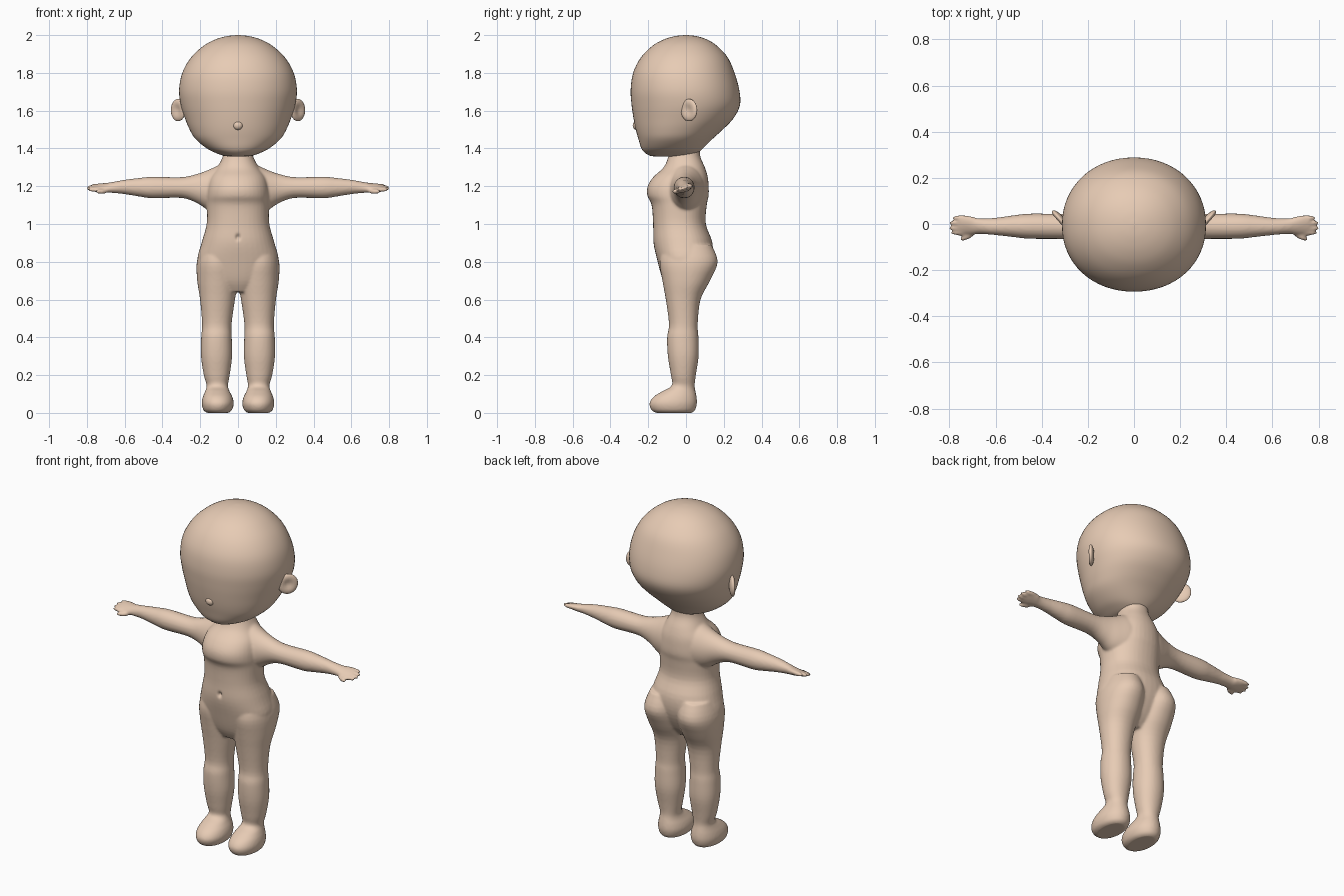
import bpy, bmesh, math
from mathutils import Vector, Matrix

if "Cube" in bpy.data.objects:
    bpy.data.objects.remove(bpy.data.objects["Cube"])

skin = bpy.data.materials.new("skin")
skin.diffuse_color = (0.80, 0.60, 0.46, 1)
skin.use_nodes = True
skin.node_tree.nodes["Principled BSDF"].inputs["Base Color"].default_value = skin.diffuse_color


def resample(keys, n):
    """Catmull-Rom interpolation of section rows."""
    rows = []
    for i in range(len(keys) - 1):
        p = [Vector(keys[min(max(j, 0), len(keys) - 1)]) for j in range(i - 1, i + 3)]
        for s in range(n):
            t = s / n
            rows.append(0.5 * (2 * p[1] + (p[2] - p[0]) * t
                               + (2 * p[0] - 5 * p[1] + 4 * p[2] - p[3]) * t * t
                               + (3 * p[1] - p[0] - 3 * p[2] + p[3]) * t ** 3))
    return rows + [Vector(keys[-1])]


def loft(bm, keys, place, n=4, seg=40, e=2.0):
    """Skin sections (t, a_min, a_max, b_min, b_max); place maps (t, a, b) to xyz."""
    rings = []
    for t, a0, a1, b0, b1 in resample(keys, n):
        ring = []
        for k in range(seg):
            c, s = math.cos(2 * math.pi * k / seg), math.sin(2 * math.pi * k / seg)
            u = math.copysign(abs(c) ** (2 / e), c)
            v = math.copysign(abs(s) ** (2 / e), s)
            ring.append(bm.verts.new(place(t, (a0 + a1) / 2 + u * (a1 - a0) / 2,
                                           (b0 + b1) / 2 + v * (b1 - b0) / 2)))
        rings.append(ring)
    for r, q in zip(rings, rings[1:]):
        for k in range(seg):
            bm.faces.new((r[k], r[(k + 1) % seg], q[(k + 1) % seg], q[k]))
    bm.faces.new(rings[0])
    bm.faces.new(rings[-1])


def ellipsoid(bm, loc, size, rot=Matrix()):
    m = Matrix.Translation(loc) @ rot @ Matrix.Diagonal((*size, 1))
    bmesh.ops.create_uvsphere(bm, u_segments=24, v_segments=16, radius=1, matrix=m)


def finish(bm, name):
    bmesh.ops.recalc_face_normals(bm, faces=bm.faces)
    me = bpy.data.meshes.new(name)
    bm.to_mesh(me)
    bm.free()
    for p in me.polygons:
        p.use_smooth = True
    me.materials.append(skin)
    ob = bpy.data.objects.new(name, me)
    bpy.context.collection.objects.link(ob)
    return ob


# Torso and neck: z, x range, y range
torso = [(z, -w, w, f, b) for z, w, f, b in [
    (0.64, .09, -.09, .04), (0.70, .17, -.122, .09), (0.80, .215, -.15, .135),
    (0.90, .193, -.172, .14), (1.00, .166, -.174, .105), (1.10, .165, -.182, .11),
    (1.15, .165, -.205, .12), (1.20, .16, -.203, .12), (1.25, .145, -.172, .115),
    (1.30, .11, -.118, .10), (1.36, .08, -.093, .075), (1.42, .075, -.085, .075)]]
# Leg and foot: z, x range, y range
leg = [(0, .05, .165, -.160, .03), (.015, .032, .183, -.183, .048),
       (.05, .022, .192, -.194, .058), (.085, .03, .186, -.172, .056),
       (.115, .045, .174, -.125, .05), (.145, .053, .166, -.075, .046),
       (.20, .044, .181, -.08, .052), (.30, .031, .196, -.096, .067),
       (.40, .033, .195, -.10, .066), (.47, .034, .190, -.09, .062),
       (.60, .016, .201, -.107, .077), (.70, .0, .216, -.125, .127),
       (.80, .002, .218, -.14, .168), (.89, .015, .19, -.12, .135)]
# Arm: x, y range, z range
arm = [(.05, -.10, .10, 1.06, 1.325), (.10, -.10, .095, 1.055, 1.312),
       (.16, -.085, .075, 1.075, 1.285), (.22, -.07, .056, 1.112, 1.264),
       (.30, -.065, .045, 1.138, 1.248), (.45, -.064, .045, 1.136, 1.25),
       (.52, -.057, .038, 1.145, 1.244), (.60, -.048, .027, 1.158, 1.234),
       (.67, -.043, .024, 1.166, 1.222), (.70, -.047, .032, 1.168, 1.216),
       (.735, -.049, .038, 1.172, 1.211), (.762, -.046, .036, 1.178, 1.206)]


def hand_z(y, z):
    return z + 0.3 * (y + 0.005)      # the front of the hand hangs lower


bm = bmesh.new()
loft(bm, torso, lambda t, a, b: (a, b, t), e=2.2)
for s in (-1, 1):
    loft(bm, leg, lambda t, a, b: (s * a, b, t), e=2.1)
    loft(bm, arm, lambda t, a, b: (s * t, a, b + .3 * (a + .005) * min(1, max(0, (t - .62) / .1))))
    # Fingers and thumb
    for y, tip in ((.027, .788), (.005, .803), (-.018, .804), (-.039, .793)):
        ellipsoid(bm, (s * (tip - .038), y, hand_z(y, 1.191)), (.040, .0105, .0125))
    ellipsoid(bm, (s * .722, -.053, 1.172), (.036, .014, .013),
              Matrix.Rotation(-s * .45, 4, 'Z'))
body = finish(bm, "body")
rm = body.modifiers.new("fuse", 'REMESH')
rm.mode, rm.voxel_size, rm.use_smooth_shade = 'VOXEL', 0.007, True
sm = body.modifiers.new("soften", 'SMOOTH')
sm.factor, sm.iterations = 0.5, 6
fused = bpy.data.meshes.new_from_object(
    body.evaluated_get(bpy.context.evaluated_depsgraph_get()))
body.modifiers.clear()
body.data = fused
if not fused.materials:
    fused.materials.append(skin)
# Navel dimple
for v in fused.vertices:
    if v.co.y < -.1:
        d = math.hypot(v.co.x / .010, (v.co.z - .93) / .014)
        v.co.y += .018 * math.exp(-d * d)

# Head: z, half width, front y, back y
head = [(z, -w, w, f, b) for z, w, f, b in [
    (1.358, .02, -.14, -.04), (1.360, .07, -.185, .02), (1.375, .115, -.215, .06),
    (1.40, .165, -.236, .09), (1.45, .225, -.252, .14), (1.50, .256, -.266, .195),
    (1.56, .281, -.278, .252), (1.63, .303, -.288, .286), (1.71, .312, -.293, .282),
    (1.80, .295, -.280, .257), (1.88, .25, -.240, .222), (1.94, .187, -.182, .168),
    (1.975, .125, -.122, .115), (1.994, .062, -.06, .058), (2.0, .008, -.008, .008)]]
bm = bmesh.new()
loft(bm, head, lambda t, a, b: (a, b, t), seg=64, e=2.1)
finish(bm, "head")

# Nose
bm = bmesh.new()
ellipsoid(bm, (0, -.262, 1.522), (.026, .02, .024))
finish(bm, "nose")

# Ears: thin cupped discs flaring backwards
for s, side in ((-1, "right"), (1, "left")):
    bm = bmesh.new()
    rot = Matrix.Rotation(-s * .72, 4, 'Z')
    ellipsoid(bm, (s * .317, .016, 1.603), (.018, .056, .059), rot)
    for v in bm.verts:
        q = rot.inverted() @ (v.co - Vector((s * .317, .016, 1.603)))
        if q.x * s > 0:
            d = math.hypot(q.y / .056, q.z / .059)
            v.co -= rot @ Vector((s * .016 * math.exp(-(d / .5) ** 2), 0, 0))
    finish(bm, side + "_ear")
